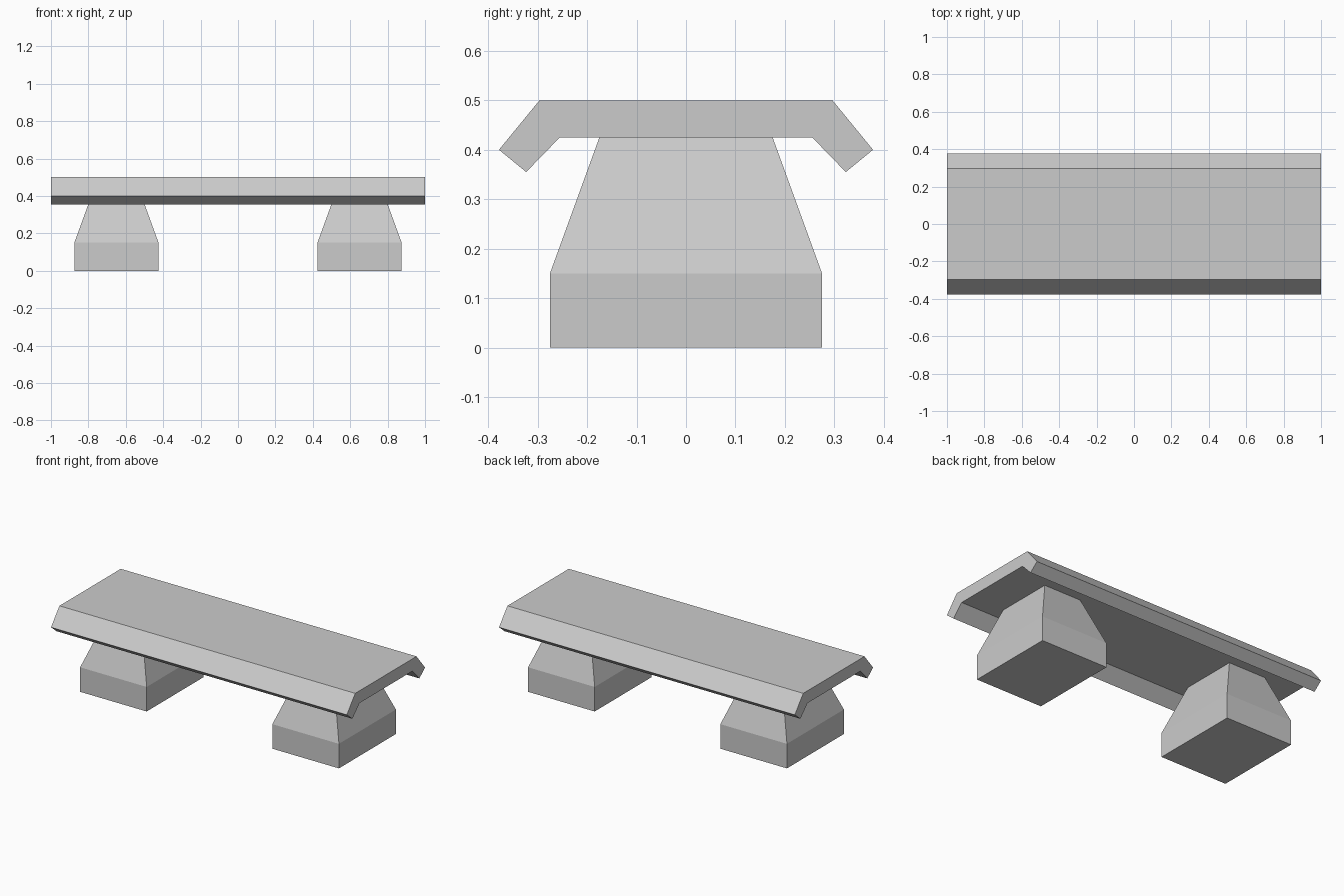
import bpy
import bmesh

cube = bpy.data.objects.get("Cube")
if cube:
    bpy.data.objects.remove(cube, do_unlink=True)

stone = bpy.data.materials.new("grey_stone")
stone.use_nodes = True
GREY = (0.6, 0.6, 0.6, 1)
stone.diffuse_color = GREY
stone.node_tree.nodes["Principled BSDF"].inputs["Base Color"].default_value = GREY


def finish(name, bm):
    bmesh.ops.recalc_face_normals(bm, faces=bm.faces)
    mesh = bpy.data.meshes.new(name)
    bm.to_mesh(mesh)
    bm.free()
    mesh.materials.append(stone)
    obj = bpy.data.objects.new(name, mesh)
    bpy.context.collection.objects.link(obj)
    return obj


# Seat: a slab with drooping front and back lips, extruded along its length
half = [(0.296, 0.5), (0.378, 0.4), (0.323, 0.355), (0.255, 0.425)]
profile = half + [(-y, z) for y, z in reversed(half)]
bm = bmesh.new()
end = bm.faces.new([bm.verts.new((-1, y, z)) for y, z in profile])
ext = bmesh.ops.extrude_face_region(bm, geom=[end])
bmesh.ops.translate(bm, vec=(2, 0, 0),
                    verts=[v for v in ext["geom"] if isinstance(v, bmesh.types.BMVert)])
finish("seat", bm)


# Legs: a square-cut block whose upper part tapers up to the seat
def leg(name, x):
    bm = bmesh.new()
    bmesh.ops.create_cube(bm, size=1)
    bmesh.ops.scale(bm, vec=(0.45, 0.55, 0.15), verts=bm.verts)
    bmesh.ops.translate(bm, vec=(0, 0, 0.075), verts=bm.verts)
    bm.faces.ensure_lookup_table()
    top = max(bm.faces, key=lambda f: f.calc_center_median().z)
    ext = bmesh.ops.extrude_face_region(bm, geom=[top])
    bmesh.ops.delete(bm, geom=[top], context="FACES_ONLY")
    for v in ext["geom"]:
        if isinstance(v, bmesh.types.BMVert):
            v.co.x -= 0.1 if v.co.x > 0 else -0.1
            v.co.y -= 0.1 if v.co.y > 0 else -0.1
            v.co.z = 0.425
    finish(name, bm).location.x = x


leg("left_leg", 0.65)
leg("right_leg", -0.65)
